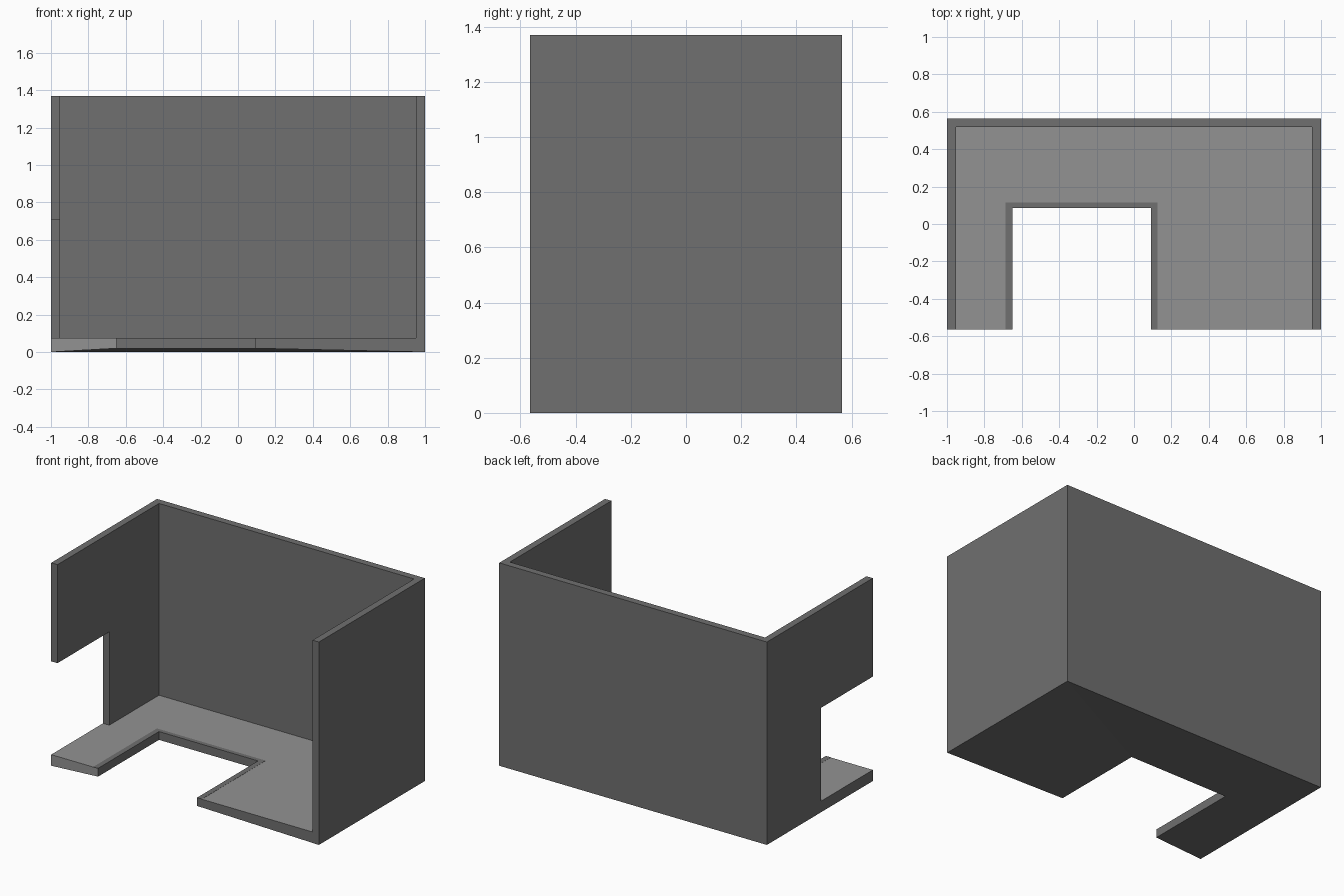
import bpy, bmesh

if "Cube" in bpy.data.objects:
    bpy.data.objects.remove(bpy.data.objects["Cube"])

W, D, H = 1.0, 0.565, 1.37      # half width, half depth, height
T, FLOOR = 0.047, 0.075         # wall thickness, floor height
NL, NR, NB = -0.65, 0.09, 0.085 # notch left, right, back


def material(name, v):
    m = bpy.data.materials.new(name)
    m.diffuse_color = (v, v, v, 1)
    m.use_nodes = True
    m.node_tree.nodes["Principled BSDF"].inputs["Base Color"].default_value = m.diffuse_color
    return m


dark = material("dark_grey", 0.16)
light = material("light_grey", 0.29)


def finish(name, bm, mats):
    bmesh.ops.recalc_face_normals(bm, faces=bm.faces)
    me = bpy.data.meshes.new(name)
    for m in mats:
        me.materials.append(m)
    bm.to_mesh(me)
    bm.free()
    ob = bpy.data.objects.new(name, me)
    bpy.context.collection.objects.link(ob)
    return ob


def prism(name, pts, offset, mat):
    bm = bmesh.new()
    face = bm.faces.new([bm.verts.new(p) for p in pts])
    new = bmesh.ops.extrude_face_region(bm, geom=[face])["geom"]
    verts = [g for g in new if isinstance(g, bmesh.types.BMVert)]
    bmesh.ops.translate(bm, verts=verts, vec=offset)
    return finish(name, bm, [mat])


# Back and right walls as one L-shaped plan
prism("back_and_right_wall",
      [(x, y, FLOOR) for x, y in [(-W + T, D), (W, D), (W, -D), (W - T, -D),
                                  (W - T, D - T), (-W + T, D - T)]],
      (0, 0, H - FLOOR), dark)

# Left wall with the side opening cut from its front lower part
prism("left_wall",
      [(-W, y, z) for y, z in [(D, FLOOR), (D, H), (-D, H), (-D, 0.705),
                               (-0.012, 0.705), (-0.012, FLOOR)]],
      (T, 0, 0), dark)

# Floor: U-shaped slab whose underside rises toward the notch
outer = [(-W, -D), (-W, D), (W, D), (W, -D)]
inner = [(NL, -D), (NL, NB), (NR, NB), (NR, -D)]
bm = bmesh.new()


def ring(pts, z):
    return [bm.verts.new((x, y, z)) for x, y in pts]


ob_, ib = ring(outer, 0), ring(inner, 0.02)
ot, it = ring(outer, FLOOR), ring(inner, FLOOR)
for i in range(3):
    bm.faces.new((ob_[i], ob_[i + 1], ib[i + 1], ib[i]))
    bm.faces.new((ot[i], ot[i + 1], it[i + 1], it[i])).material_index = 1
    bm.faces.new((ob_[i], ob_[i + 1], ot[i + 1], ot[i]))
    bm.faces.new((ib[i], ib[i + 1], it[i + 1], it[i]))
for i in (0, 3):
    f = bm.faces.new((ob_[i], ib[i], it[i], ot[i]))
    f.material_index = 1 if i == 0 else 0
finish("floor", bm, [dark, light])

# Thin dark border around the notch
B = 0.036
prism("notch_border",
      [(x, y, FLOOR - 0.003) for x, y in
       [(NL - B, -D), (NL - B, NB + 0.03), (NR + B, NB + 0.03), (NR + B, -D)]
       + inner[::-1]],
      (0, 0, 0.004), dark)
